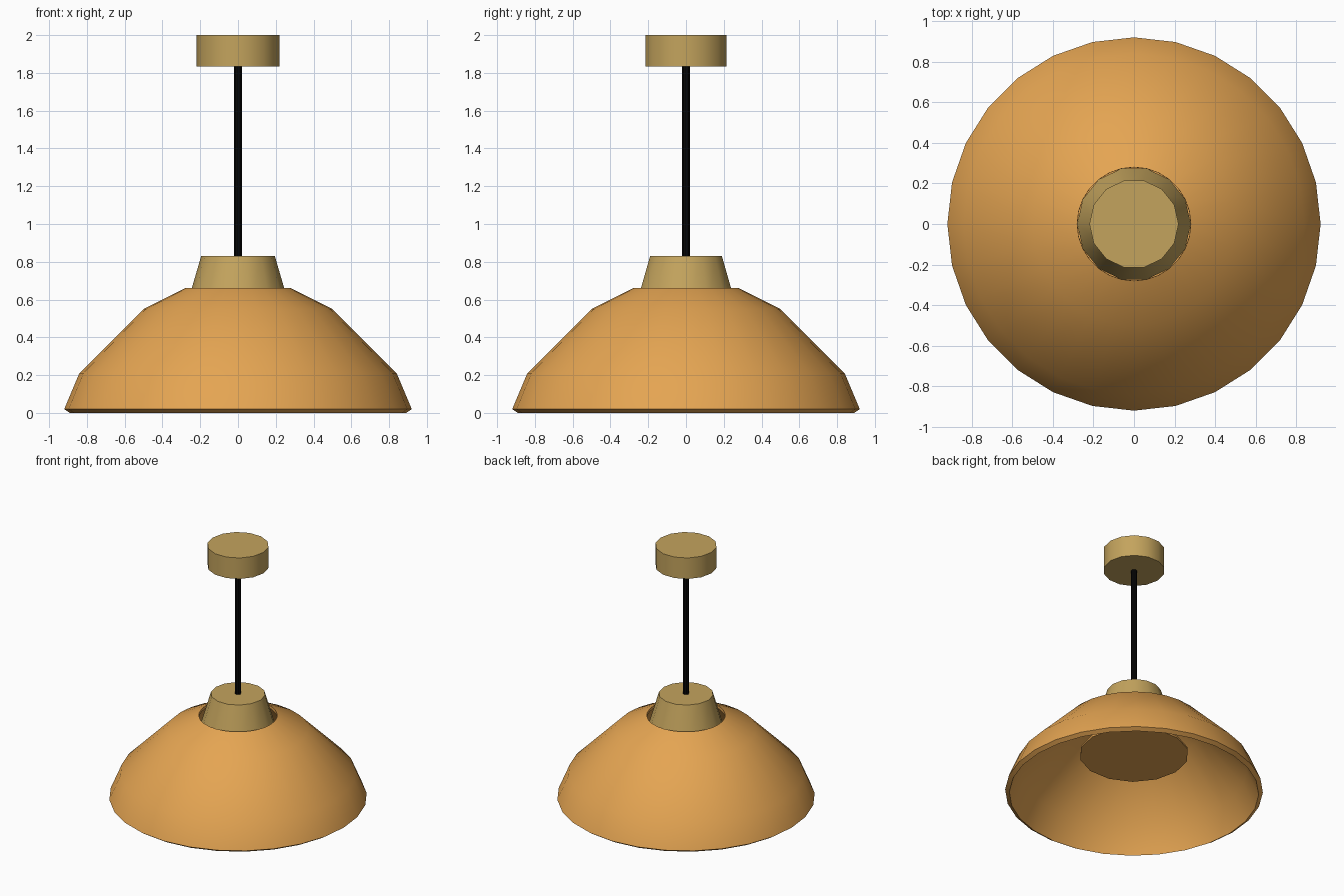
import bpy, bmesh, math

if "Cube" in bpy.data.objects:
    bpy.data.objects.remove(bpy.data.objects["Cube"])


def material(name, rgb):
    m = bpy.data.materials.new(name)
    m.diffuse_color = (*rgb, 1.0)
    m.use_nodes = True
    m.node_tree.nodes["Principled BSDF"].inputs["Base Color"].default_value = m.diffuse_color
    return m


amber = material("amber", (0.78, 0.375, 0.085))
brass = material("brass", (0.55, 0.37, 0.11))
black = material("black", (0.002, 0.002, 0.002))


def lathe(name, profile, sides, mat, closed=False):
    """Revolve (radius, z) points around z; open profiles get end caps."""
    bm = bmesh.new()
    rings = []
    for r, z in profile:
        angles = [2 * math.pi * i / sides for i in range(sides)]
        rings.append([bm.verts.new((r * math.cos(a), r * math.sin(a), z)) for a in angles])
    pairs = list(zip(rings, rings[1:]))
    if closed:
        pairs.append((rings[-1], rings[0]))
    else:
        bm.faces.new(rings[0])
        bm.faces.new(rings[-1])
    for a, b in pairs:
        for i in range(sides):
            j = (i + 1) % sides
            bm.faces.new((a[i], a[j], b[j], b[i]))
    bmesh.ops.recalc_face_normals(bm, faces=bm.faces)
    me = bpy.data.meshes.new(name)
    bm.to_mesh(me)
    bm.free()
    me.materials.append(mat)
    me.shade_smooth()
    me.set_sharp_from_angle(angle=math.radians(35))
    ob = bpy.data.objects.new(name, me)
    bpy.context.collection.objects.link(ob)
    return ob


# Hollow shade: outer wall up, inner wall down
lathe("shade", [(0.92, 0.02), (0.84, 0.21), (0.50, 0.55), (0.28, 0.66),
                (0.279, 0.64), (0.48, 0.53), (0.805, 0.195), (0.89, 0.0)],
      28, amber, closed=True)

# Thin diffuser plate inside the shade
lathe("diffuser_plate", [(0.39, 0.32), (0.39, 0.335)], 14, amber)

# Tapered neck passing through the shade opening
lathe("neck", [(0.28, 0.54), (0.195, 0.83)], 14, brass)

# Hanging cord
lathe("cord", [(0.02, 0.80), (0.02, 1.86)], 8, black)

# Ceiling canopy
lathe("ceiling_canopy", [(0.22, 1.835), (0.22, 2.0)], 14, brass)
